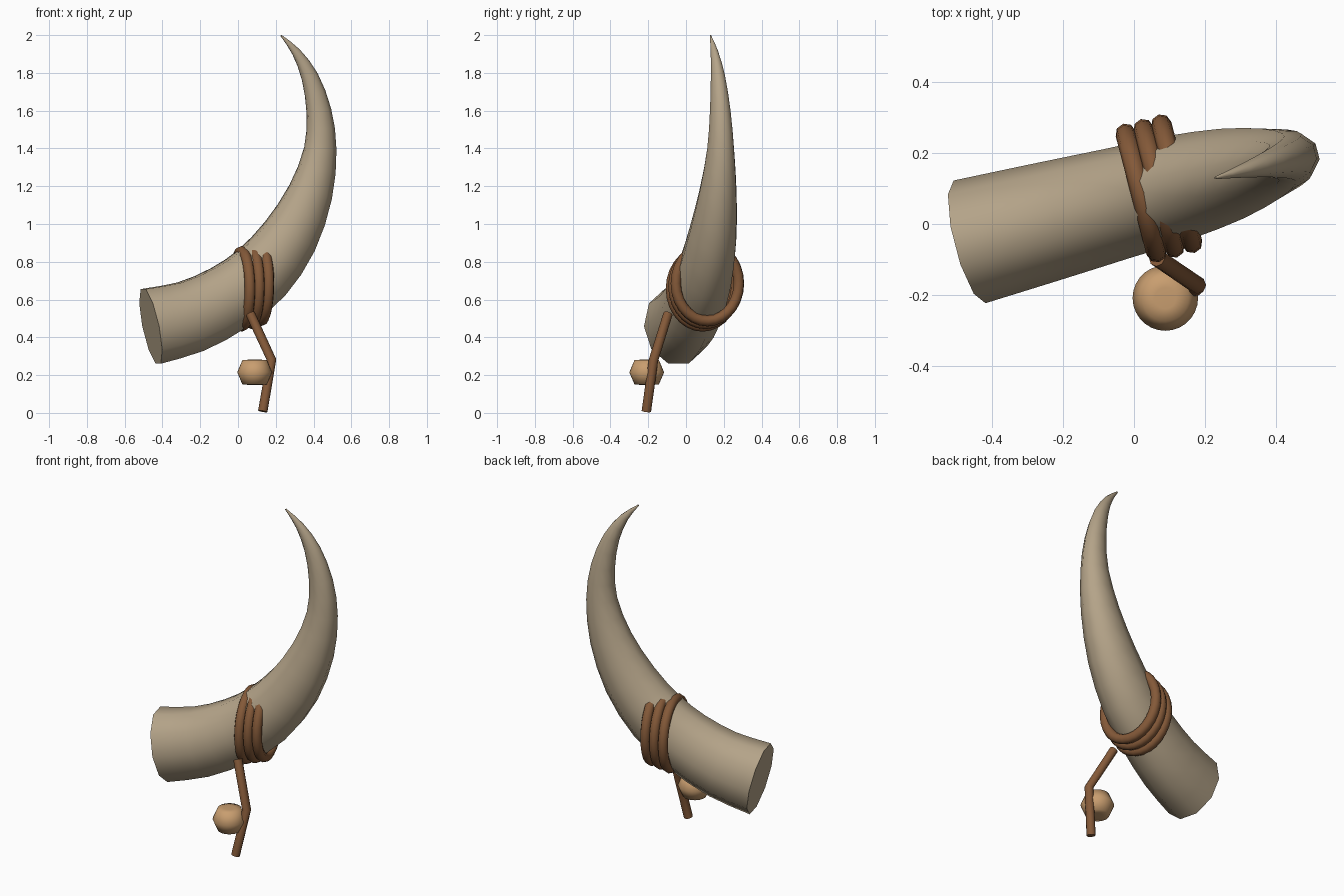
import bpy, bmesh, math
from mathutils import Vector, Matrix

cube = bpy.data.objects.get("Cube")
if cube:
    bpy.data.objects.remove(cube, do_unlink=True)


def material(name, rgb):
    m = bpy.data.materials.new(name)
    m.use_nodes = True
    m.diffuse_color = (*rgb, 1)
    bsdf = m.node_tree.nodes["Principled BSDF"]
    bsdf.inputs["Base Color"].default_value = (*rgb, 1)
    bsdf.inputs["Roughness"].default_value = 0.8
    return m


HORN = material("horn beige", (0.46, 0.37, 0.25))
LEATHER = material("leather brown", (0.23, 0.10, 0.04))
WOOD = material("bead tan", (0.58, 0.34, 0.16))

# The horn bends inside a vertical plane turned slightly to the back
TURN = math.atan(0.26)
ALONG = Vector((math.cos(TURN), math.sin(TURN), 0))
ACROSS = Vector((-math.sin(TURN), math.cos(TURN), 0))
UP = Vector((0, 0, 1))


def in_plane(x, z):
    return Vector((x, 0.07 + 0.26 * x, z))


def make_object(name, bm, mat, angle):
    bmesh.ops.recalc_face_normals(bm, faces=bm.faces)
    mesh = bpy.data.meshes.new(name)
    bm.to_mesh(mesh)
    bm.free()
    mesh.materials.append(mat)
    obj = bpy.data.objects.new(name, mesh)
    bpy.context.collection.objects.link(obj)
    bpy.ops.object.select_all(action="DESELECT")
    obj.select_set(True)
    bpy.context.view_layer.objects.active = obj
    bpy.ops.object.shade_smooth_by_angle(angle=math.radians(angle))
    return obj


def loft(name, rings, mat, closed=False, angle=50):
    """Skin a list of point rings; cap the ends unless closed."""
    bm = bmesh.new()
    loops = [[bm.verts.new(p) for p in ring] for ring in rings]
    n = len(loops[0])
    pairs = list(zip(loops, loops[1:]))
    if closed:
        pairs.append((loops[-1], loops[0]))
    else:
        bm.faces.new(loops[0])
        bm.faces.new(loops[-1])
    for a, b in pairs:
        for i in range(n):
            j = (i + 1) % n
            bm.faces.new((a[i], a[j], b[j], b[i]))
    return make_object(name, bm, mat, angle)


def ellipse(center, a, b, n, phase=0.0):
    angles = [2 * math.pi * i / n + phase for i in range(n)]
    return [center + a * math.cos(t) + b * math.sin(t) for t in angles]


def smooth_path(points, steps):
    """Catmull-Rom interpolation of a list of vectors."""
    pts = [2 * points[0] - points[1], *points, 2 * points[-1] - points[-2]]
    out = []
    for p, q, r, s in zip(pts, pts[1:], pts[2:], pts[3:]):
        for k in range(steps):
            t = k / steps
            out.append(0.5 * (2 * q + (r - p) * t + (2 * p - 5 * q + 4 * r - s) * t * t
                              + (3 * q - p - 3 * r + s) * t ** 3))
    return out + [points[-1]]


# Horn: tapering oval sweep, each stop is x, z, radius
stops = [(-0.462, 0.458, 0.212), (-0.25, 0.51, 0.2), (-0.045, 0.612, 0.187),
         (0.125, 0.742, 0.177), (0.275, 0.935, 0.155), (0.385, 1.17, 0.12),
         (0.436, 1.4, 0.087), (0.428, 1.6, 0.067), (0.38, 1.78, 0.046),
         (0.308, 1.91, 0.024), (0.228, 1.998, 0.004)]
path = smooth_path([Vector(s) for s in stops], 2)
sections = []
for i, (x, z, r) in enumerate(path):
    a, b = path[max(i - 1, 0)], path[min(i + 1, len(path) - 1)]
    tangent = (in_plane(b.x, b.y) - in_plane(a.x, a.y)).normalized()
    normal = ACROSS.cross(tangent)
    sections.append(ellipse(in_plane(x, z), ACROSS * r * 0.84, normal * r, 10))
loft("horn", sections, HORN)

# Binding: three oval cord loops side by side
CORD = 0.029
for k in range(3):
    center = in_plane(0.02 + 0.05 * k, 0.657 + 0.014 * k)
    center.y += 0.012
    rings = []
    for i in range(28):
        t = 2 * math.pi * i / 28
        out = ACROSS * math.cos(t) + UP * math.sin(t)
        mid = center + ACROSS * 0.172 * math.cos(t) + UP * 0.198 * math.sin(t)
        rings.append(ellipse(mid, out * CORD, ALONG * CORD, 8))
    loft(f"binding_loop_{k + 1}", rings, LEATHER, closed=True)

# Dangling cord: two straight lengths with a mitred bend
knots = [Vector((0.065, -0.095, 0.525)), Vector((0.178, -0.172, 0.28)),
         Vector((0.131, -0.21, 0.008))]
upper = (knots[1] - knots[0]).normalized()
lower = (knots[2] - knots[1]).normalized()
rings = []
for p, d in zip(knots, (upper, (upper + lower).normalized(), lower)):
    side = d.cross(Vector((0, 1, 0))).normalized()
    rings.append(ellipse(p, side * 0.025, d.cross(side) * 0.025, 8))
loft("dangling_cord", rings, LEATHER)

# Bead: squat turned profile with flattened ends
bead_center = Vector((0.088, -0.208, 0.215))
profile = [(0.03, -0.067), (0.065, -0.064), (0.092, 0), (0.065, 0.064), (0.03, 0.067)]
X, Y = Vector((1, 0, 0)), Vector((0, 1, 0))
loft("bead", [ellipse(bead_center + UP * z, X * r, Y * r, 28) for r, z in profile],
     WOOD, angle=80)
